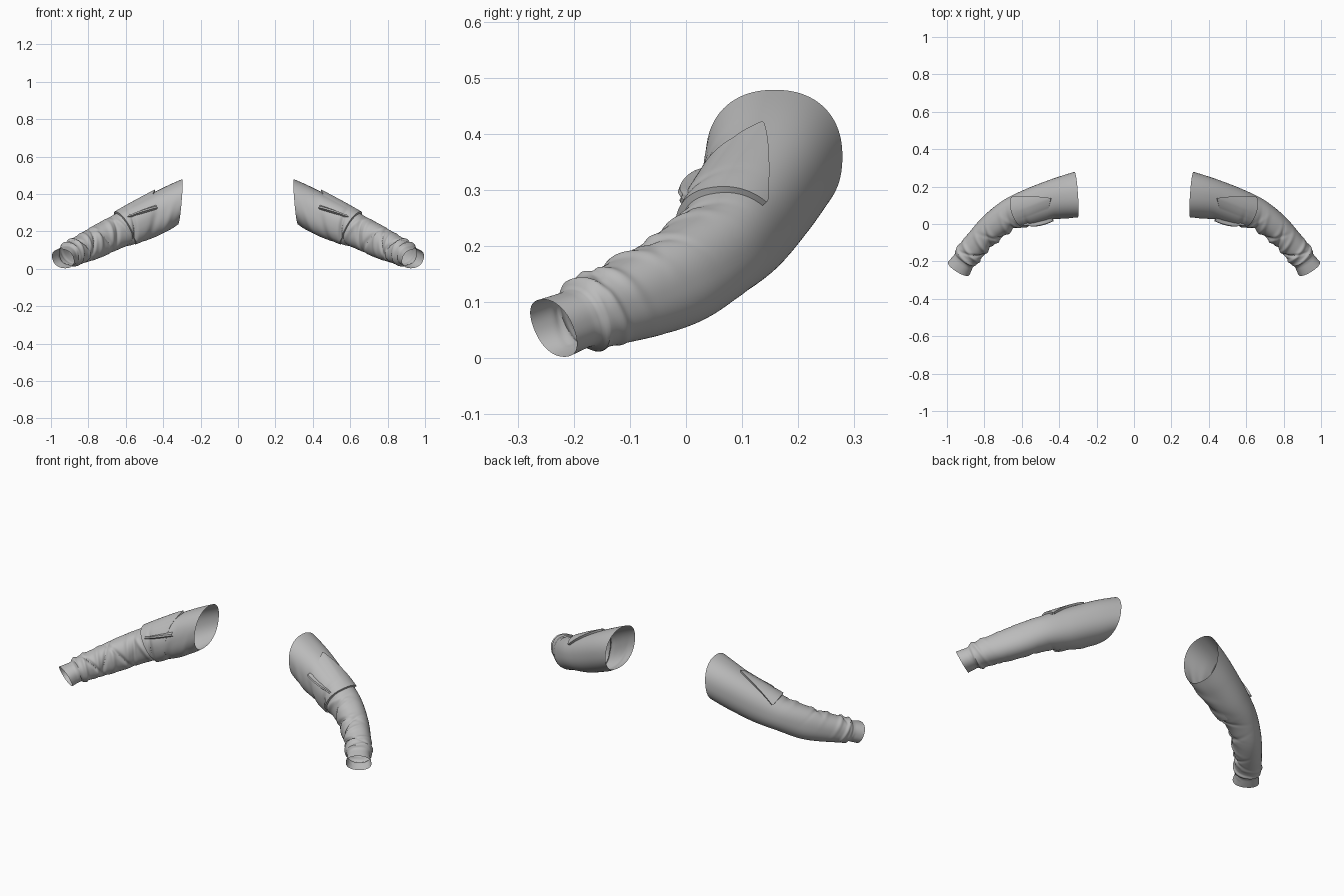
import bpy, bmesh, math
from mathutils import Vector

if "Cube" in bpy.data.objects:
    bpy.data.objects.remove(bpy.data.objects["Cube"])

cloth = bpy.data.materials.new("grey cloth")
cloth.diffuse_color = (0.5, 0.5, 0.5, 1)
cloth.use_nodes = True
cloth.node_tree.nodes["Principled BSDF"].inputs["Base Color"].default_value = cloth.diffuse_color

# Cross-sections, shoulder to wrist: x, y, z, half width, half height, yaw, pitch
SECTIONS = [
    (0.310, 0.157, 0.358, 0.122, 0.121, 4, -5),
    (0.420, 0.133, 0.302, 0.108, 0.110, 14, 14),
    (0.545, 0.092, 0.240, 0.100, 0.102, 25, 22),
    (0.650, 0.058, 0.195, 0.084, 0.088, 36, 23),
    (0.740, -0.005, 0.152, 0.075, 0.084, 45, 22),
    (0.820, -0.083, 0.112, 0.070, 0.076, 50, 20),
    (0.885, -0.160, 0.083, 0.068, 0.066, 55, 20),
    (0.936, -0.236, 0.054, 0.067, 0.056, 58, 24),
]
# Cloth folds: position along, slope, angle around, width, angular spread, height
FOLDS = [
    (2.55, 0.25, 190, 0.10, 60, -0.012), (2.95, -0.2, 170, 0.12, 60, 0.008),
    (3.35, 0.3, 160, 0.10, 60, -0.009), (3.65, 0.3, 150, 0.13, 60, 0.008),
    (4.10, -0.3, 170, 0.10, 70, -0.010), (4.45, 0.2, 160, 0.12, 60, 0.009),
    (4.80, 0.4, 150, 0.09, 70, -0.010), (5.15, 0.25, 140, 0.12, 70, 0.009),
    (5.50, -0.3, 150, 0.08, 80, -0.010), (5.80, 0.2, 110, 0.12, 90, 0.008),
    (6.12, 0.15, 60, 0.09, 130, 0.007), (6.12, 0.15, 240, 0.09, 90, 0.006),
    (1.60, 0.5, 200, 0.22, 50, -0.008), (1.00, 0.6, 215, 0.25, 40, 0.006),
    (4.20, 0.0, 310, 0.80, 60, 0.007),
]


def section(t):
    """Catmull-Rom blend of the cross-sections."""
    i = max(0, min(int(t), len(SECTIONS) - 2))
    f = t - i
    p1, p2 = SECTIONS[i], SECTIONS[i + 1]
    p0 = SECTIONS[i - 1] if i else [2 * a - b for a, b in zip(p1, p2)]
    p3 = SECTIONS[i + 2] if i + 2 < len(SECTIONS) else [2 * b - a for a, b in zip(p1, p2)]
    return [0.5 * (2 * b + (c - a) * f + (2 * a - 5 * b + 4 * c - d) * f * f
                   + (3 * b - a - 3 * c + d) * f ** 3)
            for a, b, c, d in zip(p0, p1, p2, p3)]


def cloth_point(t, deg, lift=0.0):
    """Sleeve surface; 0 = back, 90 = top, 180 = front, 270 = underside."""
    x, y, z, w, h, yaw, pitch = section(t)
    yaw, pitch, a = math.radians(yaw), math.radians(pitch), math.radians(deg)
    along = Vector((math.cos(yaw), -math.sin(yaw), 0))
    side = Vector((math.sin(yaw), math.cos(yaw), 0))
    up = along * math.sin(pitch) + Vector((0, 0, math.cos(pitch)))
    for t0, slope, a0, width, spread, height in FOLDS:
        d = (deg - a0 + 180) % 360 - 180
        lift += height * math.exp(-((t - t0 - slope * d / 60) / width) ** 2 - (d / spread) ** 2)
    if t > 6.25:                                   # narrower cuff
        lift -= 0.008 * min(1, (t - 6.25) / 0.1) * max(0, min(1, (7 - t) / 0.5))
    c, s = math.cos(a), math.sin(a)
    k = (abs(c) ** 2.25 + abs(s) ** 2.25) ** (-1 / 2.25)
    return Vector((x, y, z)) + side * c * (w * k + lift) + up * s * (h * k + lift)


def sheet(name, rows, closed):
    """Skin a grid of points and mirror it to the other arm."""
    bm = bmesh.new()
    grid = [[bm.verts.new(p) for p in row] for row in rows]
    n = len(grid[0])
    for r0, r1 in zip(grid, grid[1:]):
        for j in range(n if closed else n - 1):
            k = (j + 1) % n
            bm.faces.new((r0[j], r0[k], r1[k], r1[j]))
    mesh = bpy.data.meshes.new(name)
    bm.to_mesh(mesh)
    bm.free()
    mesh.materials.append(cloth)
    obj = bpy.data.objects.new(name, mesh)
    bpy.context.collection.objects.link(obj)
    mirror = obj.modifiers.new("other arm", 'MIRROR')
    mirror.use_mirror_merge = False
    bpy.context.view_layer.objects.active = obj
    obj.select_set(True)
    bpy.ops.object.shade_smooth_by_angle(angle=math.radians(40))
    obj.select_set(False)


# Sleeve tube, open at both ends
sheet("sleeve", [[cloth_point(7 * i / 150, j * 4) for j in range(90)] for i in range(151)], True)


# Overlapping upper layer: pointed flap at the back, hem across top and front
def hem(a):
    return 2.42 + 0.35 * math.sin(math.radians(min(max(a - 35, 0), 225) * 0.8))


def flap_start(a):
    if a < 85:
        return hem(35) - 0.05 - (hem(35) - 1.0) * (a - 35) / 50
    return 0.95 + 0.9 * min(1, (a - 85) / 110)


rows = []
for i in range(31):
    f = min(1, max(0, (i - 1) / 28))
    row = []
    for a in range(35, 262, 3):
        t = flap_start(a) + (hem(a) - flap_start(a)) * f
        fade = 1 if a < 85 else max(0, 1 - (a - 85) / 25)
        lift = 0.011 * (fade + (1 - fade) * f ** 1.5) + 0.001
        lift *= min(1, (262 - a) / 40)
        if i in (0, 30):
            lift = -0.004                          # turned-in edge
        row.append(cloth_point(t, a, lift))
    rows.append(row)
sheet("overlap_flap", rows, False)

# Folded seam running over the front of the upper arm
seam = []
for i in range(25):
    f = i / 24
    t, a = 1.25 + 1.35 * f, 158 - 20 * f
    peak = 0.014 + 0.006 * math.sin(math.pi * f)
    seam.append([cloth_point(t, a + d, l) for d, l in ((-9, 0.0), (-3, peak), (1, peak), (3, 0.0))])
sheet("front_seam", seam, False)
